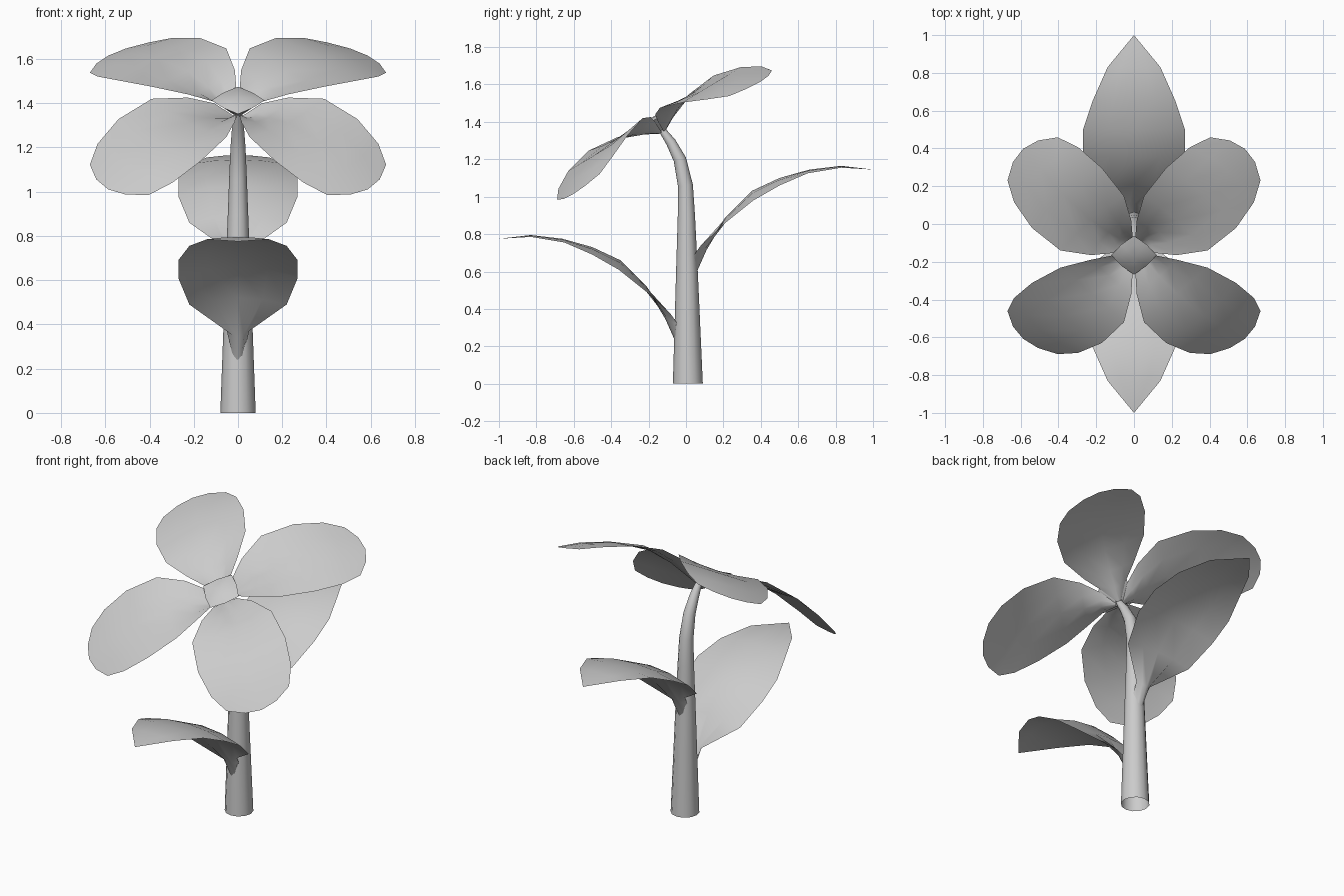
import bpy, math
from mathutils import Vector, Matrix

if "Cube" in bpy.data.objects:
    bpy.data.objects.remove(bpy.data.objects["Cube"])


def make(name, verts, faces, matrix=None, angle=60):
    me = bpy.data.meshes.new(name)
    me.from_pydata(verts, [], faces)
    ob = bpy.data.objects.new(name, me)
    bpy.context.collection.objects.link(ob)
    if matrix is not None:
        me.transform(matrix)
    bpy.ops.object.select_all(action='DESELECT')
    ob.select_set(True)
    bpy.context.view_layer.objects.active = ob
    bpy.ops.object.shade_smooth_by_angle(angle=math.radians(angle))
    return ob


def blade(name, rows, matrix, cols=4):
    """Thin curved sheet; row = (y mid, z mid, y edge, half width, z edge)."""
    verts, faces = [], []
    for yc, zc, ye, w, ze in rows:
        for i in range(cols + 1):
            t = 2 * i / cols - 1
            verts.append((w * t, yc + (ye - yc) * t * t, zc + (ze - zc) * t * t))
    n = cols + 1
    for r in range(len(rows) - 1):
        for i in range(cols):
            a = r * n + i
            if rows[r + 1][3] == 0:      # pointed tip
                faces.append((a, a + 1, (r + 1) * n + cols // 2))
            else:
                faces.append((a, a + 1, a + n + 1, a + n))
    ob = make(name, verts, faces, matrix)
    ob.data.validate()
    return ob


def loft(name, rings, matrix=None, cap=None, angle=60):
    n = len(rings[0])
    verts = [v for r in rings for v in r]
    faces = [(k * n + i, k * n + (i + 1) % n, (k + 1) * n + (i + 1) % n, (k + 1) * n + i)
             for k in range(len(rings) - 1) for i in range(n)]
    if cap:
        verts.append(cap)
        b = (len(rings) - 1) * n
        faces += [(b + i, b + (i + 1) % n, len(verts) - 1) for i in range(n)]
    return make(name, verts, faces, matrix, angle)


# Stem: tapered open tube that nods forward (y, z, radius)
path = [(.01, 0, .08), (.005, .6, .058), (.002, .9, .046), (-.003, 1.06, .04),
        (-.033, 1.2, .034), (-.08, 1.29, .027), (-.13, 1.36, .018)]
rings = []
for k, (y, z, r) in enumerate(path):
    a, b = path[max(k - 1, 0)], path[min(k + 1, len(path) - 1)]
    d = Vector((0, b[0] - a[0], b[1] - a[1])).normalized()
    if k == 0:
        d = Vector((0, 0, 1))
    side = Vector((0, d.z, -d.y))
    rings.append([Vector((0, y, z)) + r * (math.cos(q) * Vector((1, 0, 0)) + math.sin(q) * side)
                  for q in (i * math.tau / 12 for i in range(12))])
loft("stem", rings)

# Two arching leaves on opposite sides
leaf = [(.05, .21, .03, .035, .30), (.11, .345, .08, .05, .37), (.21, .52, .21, .22, .49),
        (.35, .66, .36, .27, .61), (.50, .73, .50, .27, .69), (.66, .775, .65, .22, .755),
        (.83, .795, .83, .14, .785), (1, .775, 1, 0, .775)]
blade("front_leaf", leaf, Matrix.Rotation(math.pi, 4, 'Z'))
blade("back_leaf", leaf, Matrix.Translation((0, 0, .37)))

# Flower head: four petals around a forward-tilted axis
head = Matrix.Translation((0, -.115, 1.33)) @ Matrix.Rotation(math.radians(31), 4, 'X')
petal = [(.02, .02, .02, .012, .02), (.10, .05, .08, .07, .085), (.19, .085, .17, .15, .12),
         (.32, .115, .313, .238, .137), (.53, .10, .502, .262, .10),
         (.70, .045, .658, .24, .045), (.83, -.02, .759, .188, 0)]
for i in range(4):
    blade(f"petal_{i + 1}", petal, head @ Matrix.Rotation(math.radians(45 + 90 * i), 4, 'Z'))

# Flower centre: low diamond-shaped cap
def diamond(s, z):
    return [(s * r * math.cos(q), s * r * math.sin(q), z)
            for r, q in ((.12 if i % 2 == 0 else .094, i * math.tau / 8) for i in range(8))]

loft("flower_centre", [diamond(.2, .03), diamond(1, .097), diamond(.6, .11)], head, (0, 0, .115))
